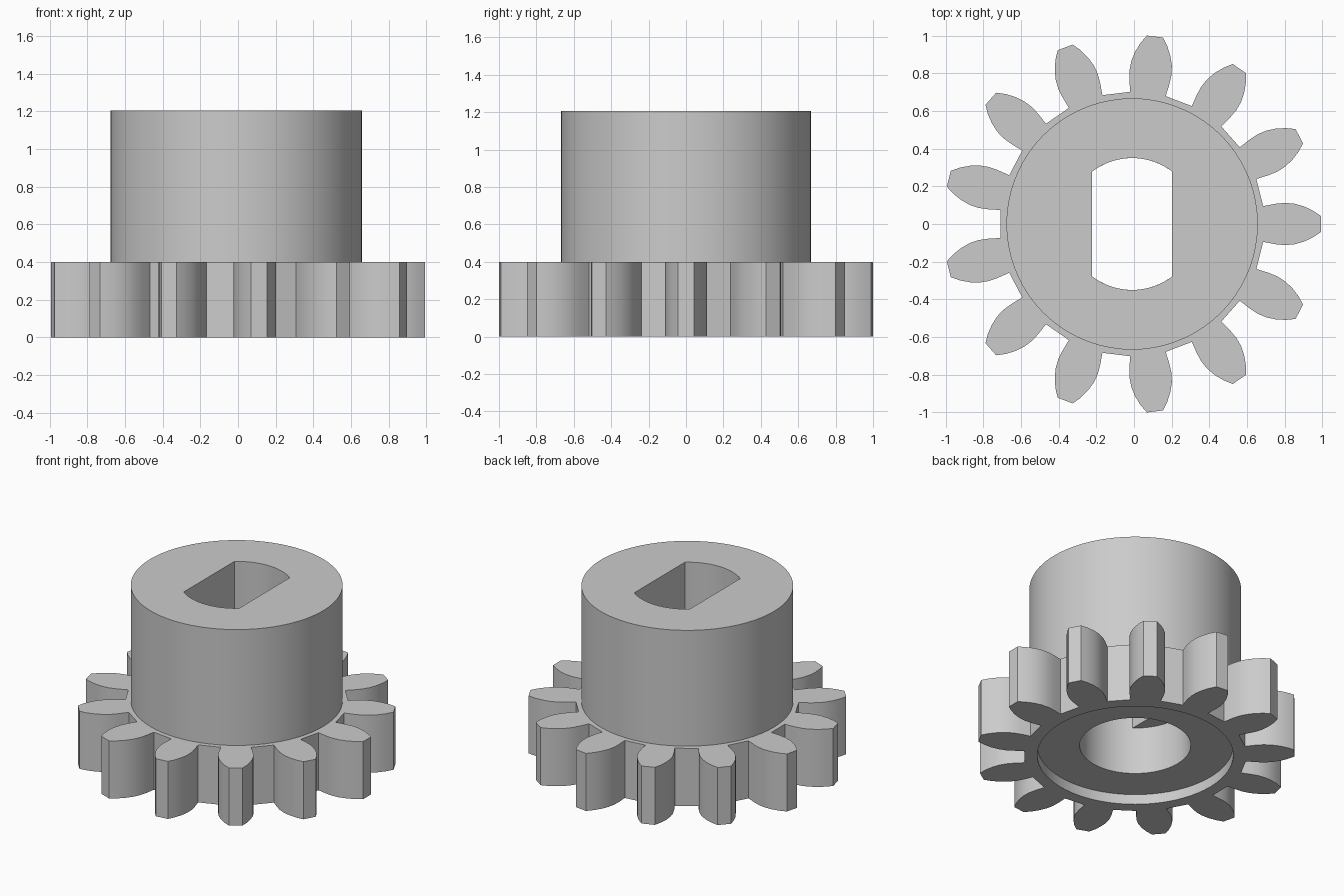
import bpy
import bmesh
from math import sin, cos, pi, tau, acos

cube = bpy.data.objects.get("Cube")
if cube:
    bpy.data.objects.remove(cube, do_unlink=True)

TEETH = 13
CENTRE_X = -0.01
GEAR_TOP, HUB_TOP = 0.4, 1.205
HUB_R, BORE_R, FLAT_X = 0.667, 0.35, 0.2125

grey = bpy.data.materials.new("plain grey")
grey.use_nodes = True
grey.diffuse_color = (0.6, 0.6, 0.6, 1)
grey.node_tree.nodes["Principled BSDF"].inputs["Base Color"].default_value = (0.6, 0.6, 0.6, 1)


def arc(radius, start, end, steps):
    return [(radius * cos(start + (end - start) * i / steps),
             radius * sin(start + (end - start) * i / steps)) for i in range(steps + 1)]


def circle(radius, steps=72):
    return arc(radius, 0, tau, steps)[:-1]


def prism(name, outline, bottom, top):
    """Extrude a closed outline upwards from bottom to top."""
    bm = bmesh.new()
    face = bm.faces.new([bm.verts.new((x + CENTRE_X, y, bottom)) for x, y in outline])
    new = bmesh.ops.extrude_face_region(bm, geom=[face])["geom"]
    bmesh.ops.translate(bm, vec=(0, 0, top - bottom),
                        verts=[v for v in new if isinstance(v, bmesh.types.BMVert)])
    bmesh.ops.recalc_face_normals(bm, faces=bm.faces)
    mesh = bpy.data.meshes.new(name)
    bm.to_mesh(mesh)
    bm.free()
    mesh.materials.append(grey)
    obj = bpy.data.objects.new(name, mesh)
    bpy.context.collection.objects.link(obj)
    return obj


def cut(target, name, outline, bottom, top):
    """Subtract a prism from the target."""
    cutter = prism(name, outline, bottom, top)
    cutter.hide_render = True
    mod = target.modifiers.new(name, "BOOLEAN")
    mod.operation, mod.solver, mod.object = "DIFFERENCE", "EXACT", cutter
    bpy.context.view_layer.objects.active = target
    bpy.ops.object.modifier_apply(modifier=name)
    bpy.data.objects.remove(cutter, do_unlink=True)


# Tooth flank: distance from the axis, half width
flank = [(0.695, 0.095), (0.76, 0.107), (0.81, 0.112), (0.86, 0.108),
         (0.91, 0.094), (0.96, 0.071), (1.002, 0.043)]
tooth = [(r, -w) for r, w in flank] + [(r, w) for r, w in reversed(flank)]
gear_outline = []
for i in range(TEETH):
    a = tau * i / TEETH
    gear_outline += [(x * cos(a) - y * sin(a), x * sin(a) + y * cos(a)) for x, y in tooth]

# Toothed wheel with a round bore and a shallow recess underneath
gear = prism("gear_wheel", gear_outline, 0, GEAR_TOP)
cut(gear, "round_bore", circle(BORE_R), -0.2, GEAR_TOP + 0.2)
cut(gear, "bottom_recess", circle(0.617), -0.2, 0.07)

# Hub with a bore flattened on two sides
corner = acos(FLAT_X / BORE_R)
slot = arc(BORE_R, corner, pi - corner, 16) + arc(BORE_R, pi + corner, tau - corner, 16)
hub = prism("hub", circle(HUB_R), GEAR_TOP, HUB_TOP)
cut(hub, "flatted_bore", slot, GEAR_TOP - 0.2, HUB_TOP + 0.2)

# Smooth curved walls, sharp rims
for obj in (gear, hub):
    bpy.ops.object.select_all(action="DESELECT")
    obj.select_set(True)
    bpy.context.view_layer.objects.active = obj
    bpy.ops.object.shade_smooth_by_angle(angle=pi / 6)
